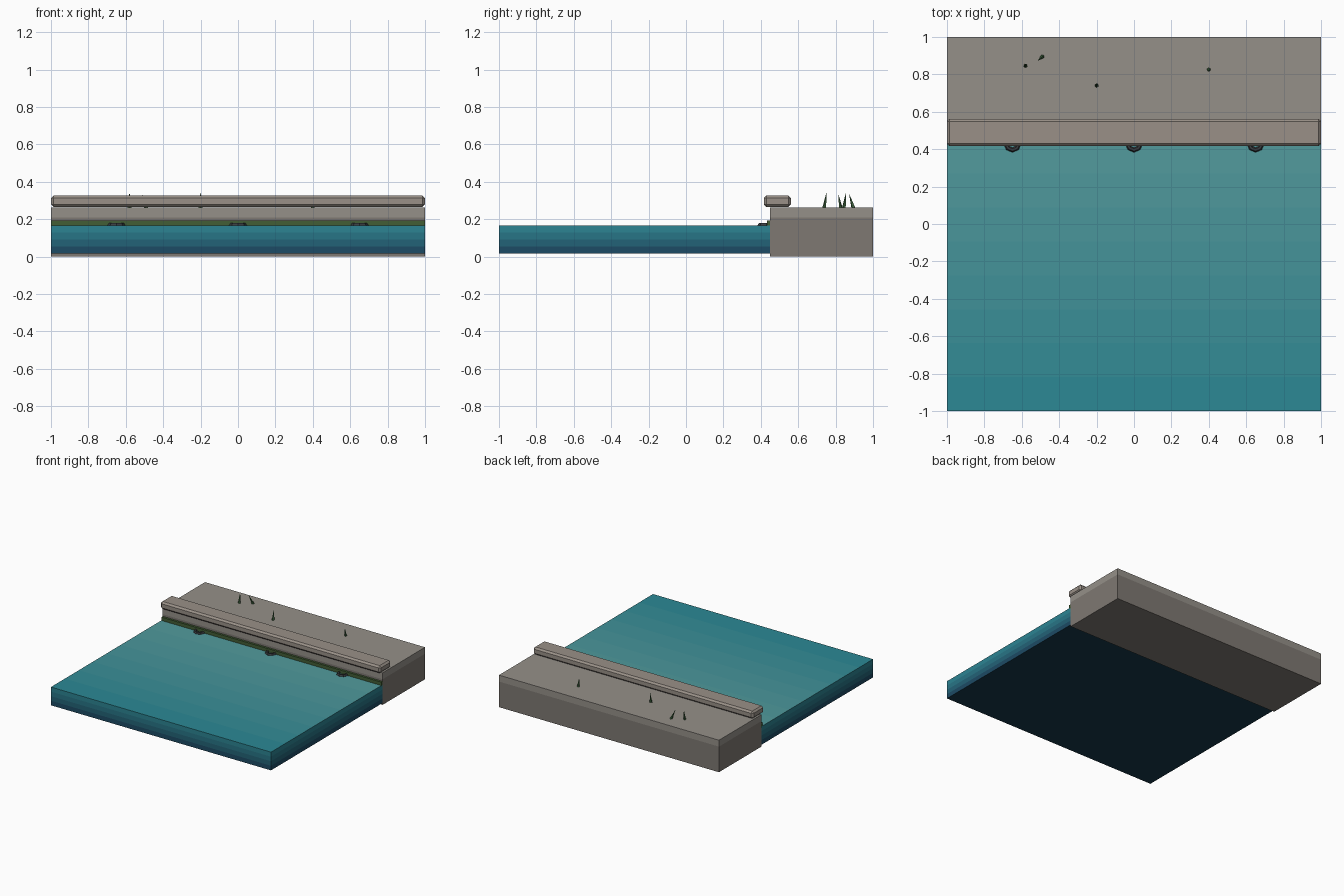
import bpy, bmesh, math
from mathutils import Vector

if "Cube" in bpy.data.objects:
    bpy.data.objects.remove(bpy.data.objects["Cube"])


def material(name, rgb):
    m = bpy.data.materials.new(name)
    m.diffuse_color = (*rgb, 1)
    m.use_nodes = True
    m.node_tree.nodes["Principled BSDF"].inputs["Base Color"].default_value = m.diffuse_color
    return m


def finish(name, bm, mats):
    me = bpy.data.meshes.new(name)
    bmesh.ops.recalc_face_normals(bm, faces=bm.faces)
    bm.to_mesh(me)
    bm.free()
    for m in mats:
        me.materials.append(m)
    ob = bpy.data.objects.new(name, me)
    bpy.context.collection.objects.link(ob)
    return ob


def box(lo, hi):
    bm = bmesh.new()
    bmesh.ops.create_cube(bm, size=1)
    for v in bm.verts:
        v.co = Vector([lo[i] + (v.co[i] + 0.5) * (hi[i] - lo[i]) for i in range(3)])
    return bm


def cut(bm, co, no):
    bmesh.ops.bisect_plane(bm, geom=bm.verts[:] + bm.edges[:] + bm.faces[:],
                           plane_co=co, plane_no=no)


def mix(a, b, t):
    return [p + (q - p) * t for p, q in zip(a, b)]


stone = material("stone", (0.30, 0.28, 0.25))
stone_low = material("stone_low", (0.21, 0.19, 0.17))
coping_mat = material("coping", (0.32, 0.28, 0.245))
moss = material("moss", (0.055, 0.11, 0.035))
iron = material("iron", (0.04, 0.045, 0.05))
grass = material("grass", (0.045, 0.12, 0.045))

# Quay block with a lighter top course
bm = box((-1, 0.45, 0), (1, 1, 0.263))
cut(bm, (0, 0, 0.21), (0, 0, 1))
for f in bm.faces:
    f.material_index = 0 if f.calc_center_median().z > 0.21 else 1
finish("quay_block", bm, [stone, stone_low])

# Chamfered coping beam along the quay edge
bm = box((-1, 0.416, 0.265), (1, 0.562, 0.326))
bmesh.ops.bevel(bm, geom=bm.edges[:], offset=0.014, segments=1, affect='EDGES', profile=0.5)
finish("coping", bm, [coping_mat])

# Water slab, lighter towards the quay and darker with depth
N, B = 8, 4
y0, y1, z0, z1 = -1, 0.45, 0.015, 0.165
bm = box((-1, y0, z0), (1, y1, z1))
for i in range(1, N):
    cut(bm, (0, y0 + (y1 - y0) * i / N, 0), (0, 1, 0))
for i in range(1, B):
    cut(bm, (0, 0, z0 + (z1 - z0) * i / B), (0, 0, 1))
mats = [material("water_top", mix((0.025, 0.25, 0.30), (0.085, 0.33, 0.34), i / (N - 1))) for i in range(N)]
mats += [material("water_side", mix((0.012, 0.07, 0.13), (0.025, 0.23, 0.29), i / (B - 1))) for i in range(B)]
mats.append(material("water_bottom", (0.008, 0.04, 0.07)))
for f in bm.faces:
    c = f.calc_center_median()
    if c.z > z1 - 0.001:
        f.material_index = min(N - 1, int((c.y - y0) / (y1 - y0) * N))
    elif c.z < z0 + 0.001:
        f.material_index = N + B
    else:
        f.material_index = N + min(B - 1, int((c.z - z0) / (z1 - z0) * B))
finish("water", bm, mats)

# Moss strip at the waterline
finish("moss_strip", box((-1, 0.432, 0.155), (1, 0.452, 0.193)), [moss])

# Mooring rings lying at the waterline
for x in (-0.65, 0, 0.65):
    bpy.ops.mesh.primitive_torus_add(major_segments=8, minor_segments=6, major_radius=0.034,
                                     minor_radius=0.013, location=(x, 0.43, 0.167))
    ring = bpy.context.object
    ring.name = "mooring_ring"
    ring.data.materials.append(iron)

# Grass blades on the quay: base and tip
for base, tip in (((-0.58, 0.845, 0.26), (-0.58, 0.856, 0.345)),
                  ((-0.49, 0.895, 0.26), (-0.515, 0.872, 0.336)),
                  ((-0.2, 0.74, 0.26), (-0.2, 0.752, 0.347)),
                  ((0.4, 0.826, 0.26), (0.4, 0.816, 0.33))):
    a, b = Vector(base), Vector(tip)
    bpy.ops.mesh.primitive_cone_add(vertices=5, radius1=0.011, radius2=0, depth=(b - a).length,
                                    location=(a + b) / 2,
                                    rotation=(b - a).to_track_quat('Z', 'Y').to_euler())
    blade = bpy.context.object
    blade.name = "grass_blade"
    blade.data.materials.append(grass)
